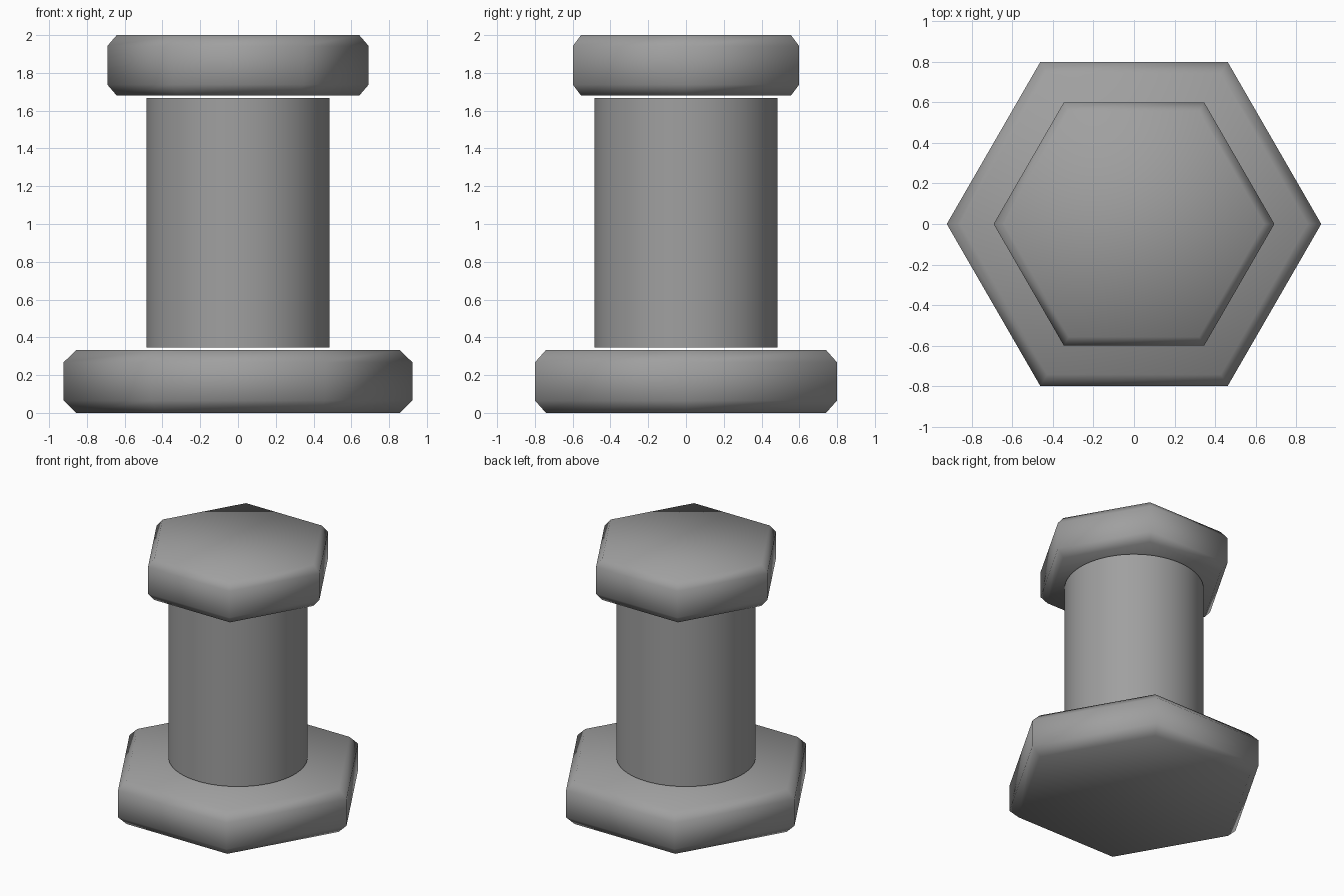
import bpy, bmesh, math

if "Cube" in bpy.data.objects:
    bpy.data.objects.remove(bpy.data.objects["Cube"])

steel = bpy.data.materials.new("steel_grey")
steel.diffuse_color = (0.35, 0.35, 0.35, 1)
steel.use_nodes = True
steel.node_tree.nodes["Principled BSDF"].inputs["Base Color"].default_value = steel.diffuse_color


def lathe(name, sides, profile, smooth_angle):
    """Stack rings of (radius, z) and cap both ends."""
    bm = bmesh.new()
    rings = []
    for r, z in profile:
        angles = [2 * math.pi * i / sides for i in range(sides)]
        rings.append([bm.verts.new((r * math.cos(a), r * math.sin(a), z)) for a in angles])
    for low, high in zip(rings, rings[1:]):
        for i in range(sides):
            j = (i + 1) % sides
            bm.faces.new((low[i], low[j], high[j], high[i]))
    bm.faces.new(rings[0][::-1])
    bm.faces.new(rings[-1])
    mesh = bpy.data.meshes.new(name)
    bm.to_mesh(mesh)
    bm.free()
    mesh.materials.append(steel)
    ob = bpy.data.objects.new(name, mesh)
    bpy.context.collection.objects.link(ob)
    bpy.ops.object.select_all(action='DESELECT')
    ob.select_set(True)
    bpy.context.view_layer.objects.active = ob
    bpy.ops.object.shade_smooth_by_angle(angle=math.radians(smooth_angle))
    return ob


def hex_plate(name, radius, z0, z1, inset, rise):
    """Hexagonal plate with chamfered rims, softly shaded."""
    lathe(name, 6, [(radius - inset, z0), (radius, z0 + rise),
                    (radius, z1 - rise), (radius - inset, z1)], 75)


# wide hexagonal foot
hex_plate("base_nut", 0.923, 0.0, 0.333, 0.067, 0.065)
# round shank, held a hair clear of both plates
lathe("shaft", 64, [(0.485, 0.345), (0.485, 1.668)], 30)
# smaller hexagonal head
hex_plate("bolt_head", 0.692, 1.68, 2.0, 0.05, 0.058)
